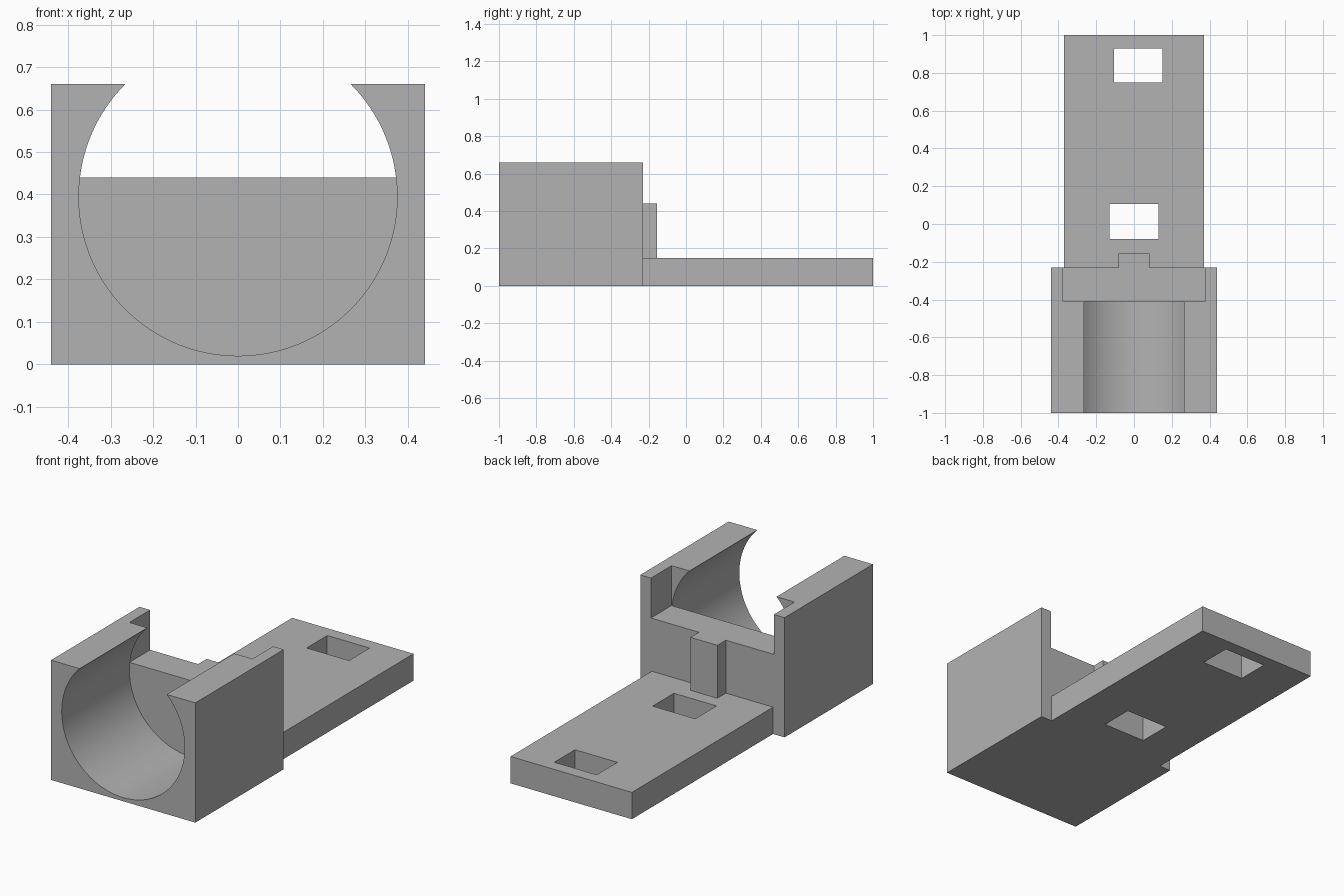
import bpy, bmesh, math
from mathutils import Matrix

default = bpy.data.objects.get("Cube")
if default:
    bpy.data.objects.remove(default, do_unlink=True)

GREY = (0.45, 0.45, 0.45, 1.0)
mat = bpy.data.materials.new("plain grey")
mat.use_nodes = True
mat.diffuse_color = GREY
mat.node_tree.nodes["Principled BSDF"].inputs["Base Color"].default_value = GREY


def make(name, bm):
    mesh = bpy.data.meshes.new(name)
    bm.to_mesh(mesh)
    bm.free()
    mesh.materials.append(mat)
    ob = bpy.data.objects.new(name, mesh)
    bpy.context.scene.collection.objects.link(ob)
    return ob


def box(name, x, y, z):
    """Box from (min, max) pairs on each axis."""
    bm = bmesh.new()
    bmesh.ops.create_cube(bm, size=1)
    for v in bm.verts:
        v.co = [a + (b - a) * (c + 0.5) for (a, b), c in zip((x, y, z), v.co)]
    return make(name, bm)


def cylinder_y(name, radius, y, z):
    """Cylinder along y, centred on x = 0 at height z."""
    bm = bmesh.new()
    bmesh.ops.create_cone(
        bm, cap_ends=True, segments=128, radius1=radius, radius2=radius, depth=y[1] - y[0],
        matrix=Matrix.Translation((0, sum(y) / 2, z)) @ Matrix.Rotation(math.pi / 2, 4, "X"))
    return make(name, bm)


def combine(target, tool, operation):
    """Apply a boolean and discard the tool object."""
    tool.hide_render = True
    mod = target.modifiers.new("cut", "BOOLEAN")
    mod.operation, mod.solver, mod.object = operation, "EXACT", tool
    bpy.ops.object.select_all(action="DESELECT")
    target.select_set(True)
    bpy.context.view_layer.objects.active = target
    bpy.ops.object.modifier_apply(modifier=mod.name)
    bpy.data.objects.remove(tool, do_unlink=True)


FRONT, STEP, REAR = -1.0, -0.41, -0.23
WALL_TOP, PLATE_TOP = 0.44, 0.148

# Housing block with an open-topped bore and a notch above the back wall
holder = box("holder_body", (-0.44, 0.44), (FRONT, REAR), (0, 0.66))
combine(holder, cylinder_y("bore_cutter", 0.375, (FRONT - 0.1, STEP), 0.395), "DIFFERENCE")
combine(holder, box("notch_cutter", (-0.375, 0.375), (STEP, REAR + 0.1), (WALL_TOP, 0.8)),
        "DIFFERENCE")

# Mounting plate and rib on the back wall
combine(holder, box("plate", (-0.37, 0.37), (REAR - 0.05, 1.0), (0, PLATE_TOP)), "UNION")
combine(holder, box("rib", (-0.082, 0.082), (REAR - 0.05, -0.156), (0.05, WALL_TOP)), "UNION")

# Rectangular slots through the plate
for x, y in (((-0.13, 0.13), (-0.08, 0.105)), ((-0.107, 0.152), (0.75, 0.93))):
    combine(holder, box("slot_cutter", x, y, (-0.1, 0.3)), "DIFFERENCE")

# Smooth bore, sharp edges
bpy.ops.object.shade_smooth_by_angle(angle=math.radians(30))
